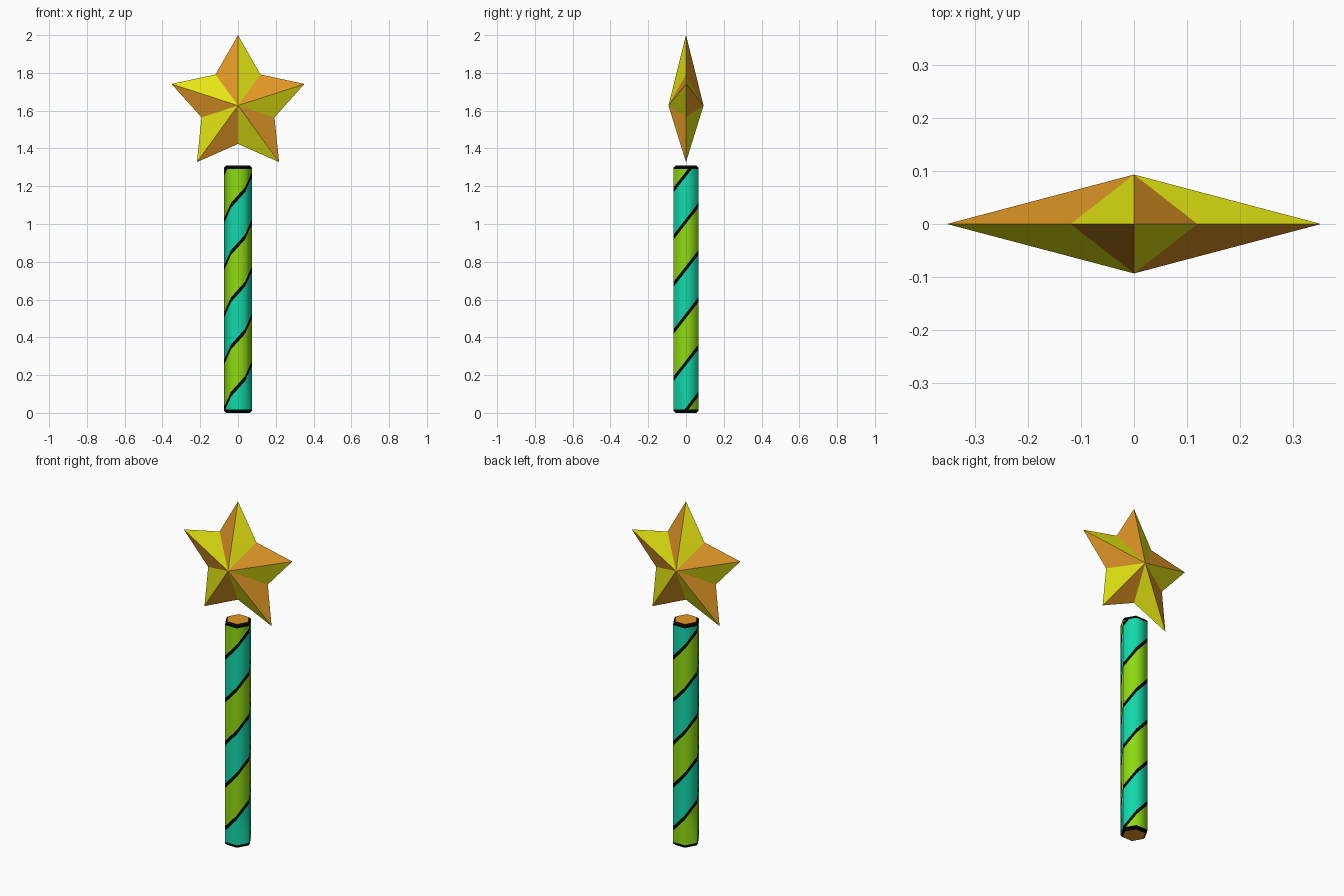
import bpy, bmesh, math
from mathutils import Vector

if "Cube" in bpy.data.objects:
    bpy.data.objects.remove(bpy.data.objects["Cube"])


def material(name, rgb):
    m = bpy.data.materials.new(name)
    m.diffuse_color = (*rgb, 1.0)
    m.use_nodes = True
    m.node_tree.nodes["Principled BSDF"].inputs["Base Color"].default_value = m.diffuse_color
    return m


YELLOW = material("yellow", (0.78, 0.78, 0.006))
ORANGE = material("orange", (0.77, 0.32, 0.02))
GREEN = material("lime green", (0.27, 0.70, 0.006))
TEAL = material("teal", (0.006, 0.69, 0.40))
BLACK = material("black", (0.002, 0.002, 0.002))


def finish(bm, name, mats):
    bmesh.ops.recalc_face_normals(bm, faces=bm.faces)
    mesh = bpy.data.meshes.new(name)
    bm.to_mesh(mesh)
    bm.free()
    for m in mats:
        mesh.materials.append(m)
    ob = bpy.data.objects.new(name, mesh)
    bpy.context.collection.objects.link(ob)
    return ob


# Star: ten-point rim with a raised peak front and back, facets alternate colour
def build_star(cz=1.627, outer=0.37, inner=0.203, depth=0.093):
    bm = bmesh.new()
    rim = []
    for i in range(10):
        a = i * math.pi / 5
        r = inner if i % 2 else outer
        z = 2.0 if i == 0 else cz + r * math.cos(a)
        rim.append(bm.verts.new((r * math.sin(a), 0, z)))
    for y in (-depth, depth):
        peak = bm.verts.new((0, y, cz))
        for i in range(10):
            f = bm.faces.new((rim[i], rim[(i + 1) % 10], peak))
            f.material_index = (i % 2) if y < 0 else 1 - (i % 2)
    finish(bm, "star", [YELLOW, ORANGE])


# Handle: six-sided rod with chamfered black ends and a painted spiral
def build_handle(radius=0.075, top=1.309, rim=0.019, chamfer=0.011):
    pitch, gap, base, half = 0.5, 0.25, 0.265, 0.013
    bm = bmesh.new()
    profile = [(0, radius - chamfer), (chamfer, radius), (rim, radius),
               (top - rim, radius), (top - chamfer, radius), (top, radius - chamfer)]
    rings = [[bm.verts.new((r * math.cos(i * math.pi / 3), r * math.sin(i * math.pi / 3), z))
              for i in range(6)] for z, r in profile]
    for lo, hi in zip(rings, rings[1:]):
        for i in range(6):
            j = (i + 1) % 6
            bm.faces.new((lo[i], lo[j], hi[j], hi[i]))
    bm.faces.new(rings[0][::-1])
    bm.faces.new(rings[-1])
    bm.normal_update()

    def on_side(f, n):
        return f.normal.dot(n) > 0.99 and rim < f.calc_center_median().z < top - rim

    apothem = radius * math.cos(math.pi / 6)
    for i in range(6):
        a = (i + 0.5) * math.pi / 3
        n = Vector((math.cos(a), math.sin(a), 0))
        t = Vector((-math.sin(a), math.cos(a), 0))
        slope = t * radius + Vector((0, 0, pitch / 6))
        # cut both edges of every spiral line on this side
        for k in range(-4, 6):
            for off in (-half, half):
                z = base + k * gap + pitch * (i + 0.5) / 6 + off
                faces = [f for f in bm.faces if on_side(f, n)]
                geom = (list({v for f in faces for v in f.verts})
                        + list({e for f in faces for e in f.edges}) + faces)
                bmesh.ops.bisect_plane(bm, geom=geom, dist=1e-5,
                                       plane_co=n * apothem + Vector((0, 0, z)),
                                       plane_no=slope.cross(n).normalized())
                bm.normal_update()
        # colour the bands between the lines
        for f in bm.faces:
            if on_side(f, n):
                c = f.calc_center_median()
                turn = (i + 0.5 + c.dot(t) / radius) / 6
                u = (c.z - base - pitch * turn) / gap
                if abs(u - round(u)) * gap < half:
                    f.material_index = 2
                else:
                    f.material_index = math.floor(u) % 2
                f.smooth = True
    # black rims and plain end caps
    for f in bm.faces:
        if abs(f.normal.z) > 0.99:
            f.material_index = 3
        elif not rim < f.calc_center_median().z < top - rim:
            f.material_index = 2
            f.smooth = True
    for e in bm.edges:
        if len(e.link_faces) == 2:
            tilt = [abs(f.normal.z) for f in e.link_faces]
            e.smooth = abs(tilt[0] - tilt[1]) < 0.1
    finish(bm, "handle", [GREEN, TEAL, BLACK, ORANGE])


build_star()
build_handle()
